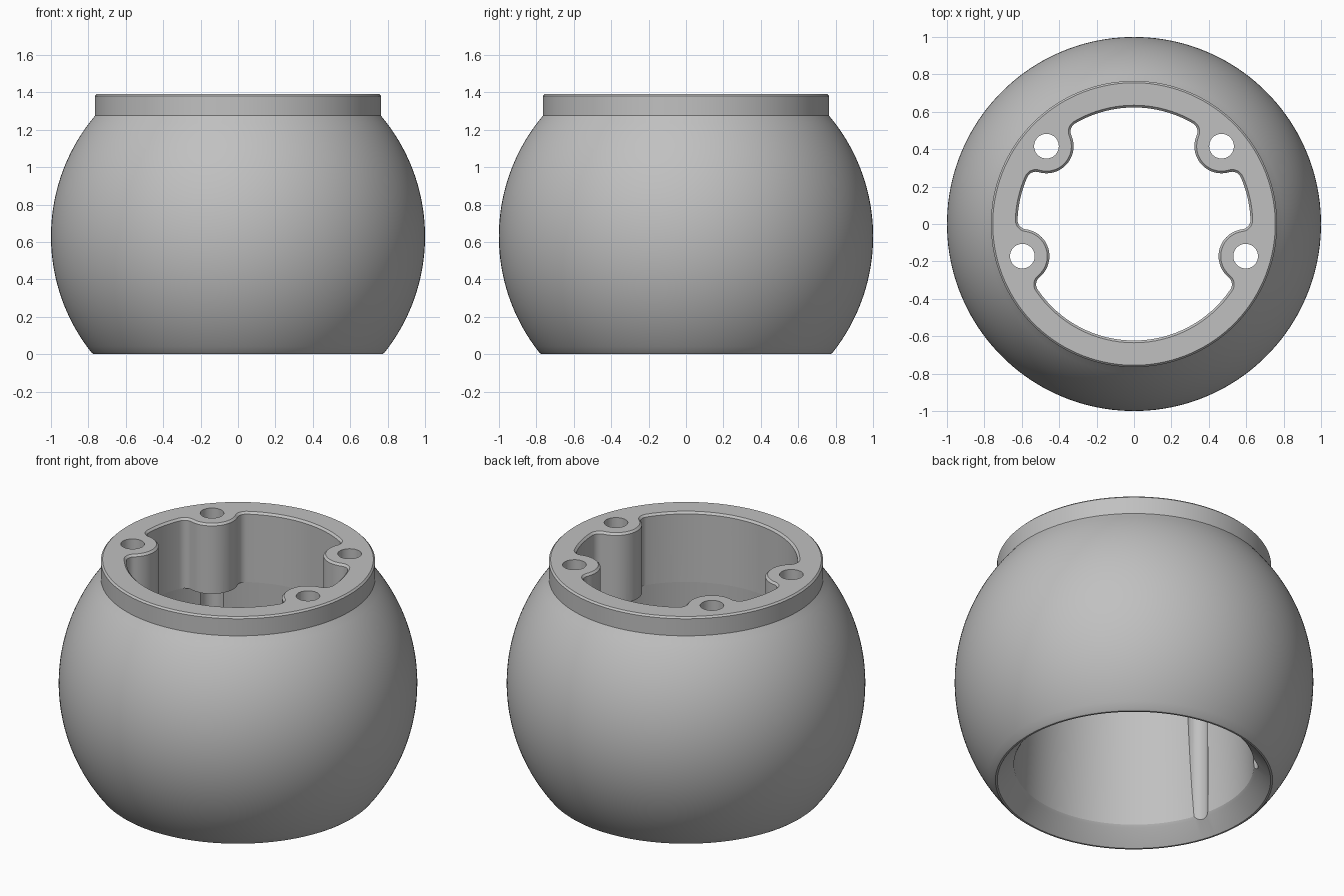
import bpy, bmesh, math
from math import cos, sin, pi, atan2, acos, hypot, sqrt

cube = bpy.data.objects.get("Cube")
if cube:
    bpy.data.objects.remove(cube)

grey = bpy.data.materials.new("plain grey")
grey.use_nodes = True
colour = (0.53, 0.53, 0.53, 1)
grey.diffuse_color = colour
grey.node_tree.nodes["Principled BSDF"].inputs["Base Color"].default_value = colour

BORE, BOSS, FILLET, HOLE = 0.623, 0.145, 0.05, 0.066
TOP, LEDGE, MID, COLLAR = 1.39, 0.96, 0.63, 0.765
HOLES = [(0.597, -0.172), (0.468, 0.416), (-0.468, 0.416), (-0.597, -0.172)]


def loft(name, rings, caps=True):
    """Skin equal-length rings of points; without caps the last ring joins the first."""
    bm = bmesh.new()
    loops = [[bm.verts.new(p) for p in ring] for ring in rings]
    pairs = list(zip(loops, loops[1:]))
    if caps:
        bm.faces.new(loops[0])
        bm.faces.new(loops[-1])
    else:
        pairs.append((loops[-1], loops[0]))
    n = len(loops[0])
    for low, high in pairs:
        for i in range(n):
            j = (i + 1) % n
            bm.faces.new((low[i], low[j], high[j], high[i]))
    bmesh.ops.recalc_face_normals(bm, faces=bm.faces)
    mesh = bpy.data.meshes.new(name)
    bm.to_mesh(mesh)
    bm.free()
    mesh.materials.append(grey)
    obj = bpy.data.objects.new(name, mesh)
    bpy.context.collection.objects.link(obj)
    return obj


def circle(r, z, n, cx=0, cy=0):
    return [(cx + r * cos(2 * pi * i / n), cy + r * sin(2 * pi * i / n), z) for i in range(n)]


def arc(cx, cy, r, start, end, n, turn=0):
    """Arc points without the end point, turned about the origin."""
    pts = []
    for i in range(n):
        t = start + (end - start) * i / n
        x, y = cx + r * cos(t), cy + r * sin(t)
        pts.append((x * cos(turn) - y * sin(turn), x * sin(turn) + y * cos(turn)))
    return pts


def opening(z, grow):
    """Round opening interrupted by four filleted screw bosses."""
    reach = BORE - FILLET
    info = []
    for x, y in HOLES:
        d = hypot(x, y)
        half = acos((d * d + reach ** 2 - (BOSS + FILLET) ** 2) / (2 * d * reach))
        info.append((atan2(y, x) % (2 * pi), d, half))
    info.sort()
    pts = []
    for k, (a, d, half) in enumerate(info):
        fx, fy = reach * cos(half), reach * sin(half)
        beta = atan2(fy, d - fx)
        pts += arc(fx, -fy, FILLET + grow, -half, beta, 8, a)
        pts += arc(d, 0, BOSS - grow, pi + beta, pi - beta, 24, a)
        pts += arc(fx, fy, FILLET + grow, -beta, half, 8, a)
        nxt = info[(k + 1) % len(info)]
        end = nxt[0] - nxt[2] + (2 * pi if k == len(info) - 1 else 0)
        pts += arc(0, 0, BORE + grow, a + half, end, 32)
    return [(x, y, z) for x, y in pts]


# Turned shell: spherical side, straight collar, tapered bore, flared base
profile = [(0.68, 0.085), (0.67, 0.1), (0.626, LEDGE), (0.35, LEDGE), (0.35, TOP),
           (COLLAR - 0.01, TOP), (COLLAR, TOP - 0.01), (COLLAR, 1.275)]
steps = 40
for i in range(steps + 1):
    z = 1.268 + (0.01 - 1.268) * i / steps
    profile.append((sqrt(1 - (z - MID) ** 2), z))
profile += [(0.773, 0), (0.762, 0)]
body = loft("round_body", [circle(r, z, 160) for r, z in profile], caps=False)

# Cutters: top opening with a chamfered rim, and the screw holes
cutters = [loft("opening_cutter", [opening(0.9, 0), opening(TOP - 0.012, 0),
                                   opening(TOP, 0.012), opening(TOP + 0.1, 0.012)])]
for x, y in HOLES:
    cutters.append(loft("hole_cutter", [circle(HOLE, z, 40, x, y) for z in (-0.1, TOP + 0.1)]))

for c in cutters:
    c.hide_render = True
    mod = body.modifiers.new("cut", "BOOLEAN")
    mod.operation = "DIFFERENCE"
    mod.solver = "EXACT"
    mod.object = c

bpy.ops.object.select_all(action="DESELECT")
body.select_set(True)
bpy.context.view_layer.objects.active = body
bpy.ops.object.convert(target="MESH")
for c in cutters:
    bpy.data.objects.remove(c)
bpy.ops.object.shade_smooth_by_angle(angle=math.radians(28))
